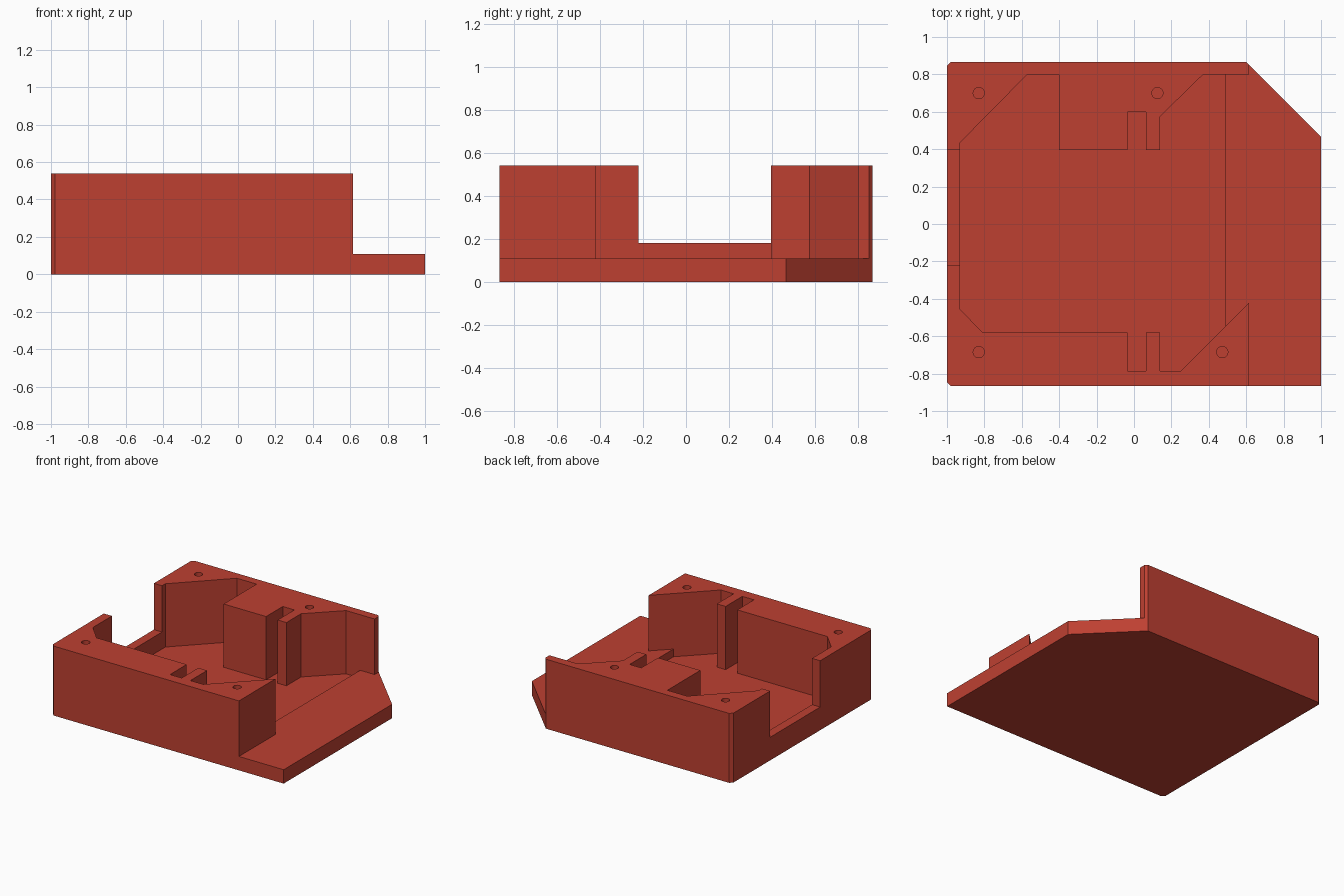
import bpy, bmesh, math

if "Cube" in bpy.data.objects:
    bpy.data.objects.remove(bpy.data.objects["Cube"])

red = bpy.data.materials.new("brick red")
red.diffuse_color = (0.515, 0.051, 0.031, 1)
red.use_nodes = True
red.node_tree.nodes["Principled BSDF"].inputs["Base Color"].default_value = red.diffuse_color


def prism(name, outline, z0, z1):
    """Extrude a flat outline from z0 up to z1."""
    bm = bmesh.new()
    face = bm.faces.new([bm.verts.new((x, y, z0)) for x, y in outline])
    ext = bmesh.ops.extrude_face_region(bm, geom=[face])
    for v in ext["geom"]:
        if isinstance(v, bmesh.types.BMVert):
            v.co.z = z1
    bmesh.ops.recalc_face_normals(bm, faces=bm.faces[:])
    mesh = bpy.data.meshes.new(name)
    bm.to_mesh(mesh)
    bm.free()
    mesh.materials.append(red)
    ob = bpy.data.objects.new(name, mesh)
    bpy.context.collection.objects.link(ob)
    return ob


def cut(target, cutter):
    """Subtract the cutter from the target, then remove it."""
    mod = target.modifiers.new("cut", 'BOOLEAN')
    mod.operation, mod.solver, mod.object = 'DIFFERENCE', 'EXACT', cutter
    bpy.context.view_layer.objects.active = target
    bpy.ops.object.modifier_apply(modifier=mod.name)
    bpy.data.objects.remove(cutter)


TOP, PLATE, FLOOR, SILL = 0.54, 0.108, 0.048, 0.18

# Solid housing block with clipped corners
housing = prism("housing", [
    (-0.978, -0.867), (1, -0.867), (1, 0.465), (0.598, 0.867),
    (-0.978, 0.867), (-1, 0.845), (-1, -0.845)], 0, TOP)

# Main pocket with corner bosses and two facing slots
cut(housing, prism("pocket_cutter", [
    (-0.93, -0.455), (-0.81, -0.58), (-0.035, -0.58), (-0.035, -0.785),
    (0.065, -0.785), (0.065, -0.58), (0.14, -0.58), (0.14, -0.785),
    (0.25, -0.785), (0.49, -0.545), (0.49, 0.80), (0.37, 0.80),
    (0.14, 0.575), (0.14, 0.395), (0.065, 0.395), (0.065, 0.60),
    (-0.035, 0.60), (-0.035, 0.395), (-0.40, 0.395), (-0.40, 0.80),
    (-0.57, 0.80), (-0.93, 0.435)], FLOOR, 0.7))

# Open low plate on the right
cut(housing, prism("plate_cutter", [
    (0.49, -0.545), (0.615, -0.42), (0.615, -1), (1.1, -1), (1.1, 1),
    (0.615, 1), (0.615, 0.80), (0.49, 0.80), (0.45, 0.5), (0.45, -0.3)],
    PLATE, 0.7))

# Wide opening in the left wall
cut(housing, prism("opening_cutter", [
    (-1.1, -0.22), (-0.9, -0.22), (-0.9, 0.395), (-1.1, 0.395)], SILL, 0.7))

# Screw holes in the bosses
for hx, hy in [(-0.83, 0.70), (0.125, 0.70), (-0.83, -0.685), (0.472, -0.685)]:
    ring = [(hx + 0.03 * math.cos(i * math.tau / 24),
             hy + 0.03 * math.sin(i * math.tau / 24)) for i in range(24)]
    cut(housing, prism("hole_cutter", ring, 0.15, 0.7))

# Smooth hole walls, sharp edges elsewhere
bpy.ops.object.select_all(action='DESELECT')
housing.select_set(True)
bpy.context.view_layer.objects.active = housing
bpy.ops.object.shade_smooth_by_angle(angle=math.radians(30))
